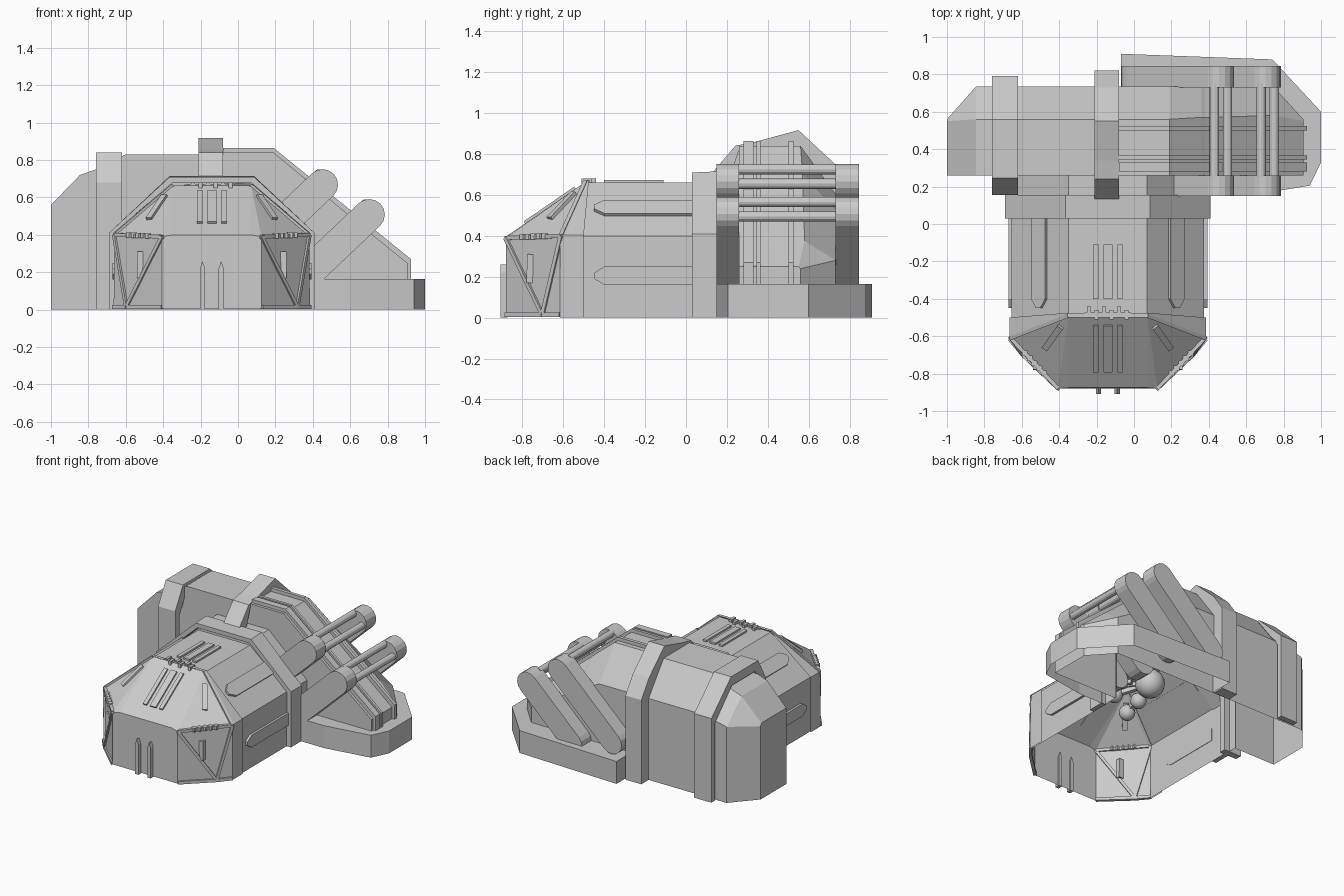
import bpy, bmesh, math
from mathutils import Vector as V

if "Cube" in bpy.data.objects:
    bpy.data.objects.remove(bpy.data.objects["Cube"])

C = -0.14                      # centre line of the front pod
X, Y, Z = V((1, 0, 0)), V((0, 1, 0)), V((0, 0, 1))


def finish(name, bm):
    bmesh.ops.recalc_face_normals(bm, faces=bm.faces)
    me = bpy.data.meshes.new(name)
    bm.to_mesh(me)
    bm.free()
    ob = bpy.data.objects.new(name, me)
    bpy.context.collection.objects.link(ob)
    return ob


def plate(name, pts, o, u, v, depth, open_z=False):
    """Extrude a 2D outline lying in plane (o, u, v) along u x v."""
    bm = bmesh.new()
    o, u, v = V(o), V(u).normalized(), V(v).normalized()
    n = u.cross(v) * depth
    a = [bm.verts.new(o + u * p[0] + v * p[1]) for p in pts]
    b = [bm.verts.new(p.co + n) for p in a]
    if not open_z:
        bm.faces.new(a)
    bm.faces.new(b)
    for i in range(len(a)):
        j = (i + 1) % len(a)
        bm.faces.new((a[i], a[j], b[j], b[i]))
    return finish(name, bm)


def loft(name, sections, start=False, end=False):
    """Skin open sections in order, leaving the underside open."""
    bm = bmesh.new()
    rows = [[bm.verts.new(p) for p in s] for s in sections]
    for r, s in zip(rows, rows[1:]):
        for i in range(len(r) - 1):
            bm.faces.new((r[i], r[i + 1], s[i + 1], s[i]))
    if start:
        bm.faces.new(rows[0])
    if end:
        bm.faces.new(rows[-1])
    return finish(name, bm)


def bar(name, p, q, w=0.022, t=0.022):
    d = V(q) - V(p)
    side = d.cross(Z) if abs(d.normalized().z) < 0.99 else X
    side = side.normalized()
    up = side.cross(d).normalized()
    return plate(name, rect(-w/2, -t/2, w/2, t/2), p, side, up,
                 math.copysign(d.length, side.cross(up).dot(d)))


def ball(name, loc, r):
    bm = bmesh.new()
    bmesh.ops.create_uvsphere(bm, u_segments=16, v_segments=10, radius=r)
    bmesh.ops.translate(bm, verts=bm.verts, vec=loc)
    for f in bm.faces:
        f.smooth = True
    return finish(name, bm)


def rod(name, p, length, r):
    ring = [(r * math.cos(math.tau*k/12), r * math.sin(math.tau*k/12)) for k in range(12)]
    return plate(name, ring, p, Z, X, length)


def rect(a0, b0, a1, b1):
    return [(a0, b0), (a1, b0), (a1, b1), (a0, b1)]


def arch(y, w, zs, t, zt, y_low=None):
    yl = y if y_low is None else y_low
    return [(C-w, yl, 0), (C-w, yl, zs), (C-t, y, zt), (C+t, y, zt), (C+w, yl, zs), (C+w, yl, 0)]


# Pod: hollow tunnel body, front rim and rear collar
loft("pod_body", [arch(-0.49, .515, .4, .21, .66, -0.61), arch(0.04, .515, .4, .21, .66)])
loft("pod_rim", [arch(-0.50, .525, .405, .215, .672, -0.615), arch(-0.475, .525, .405, .215, .672, -0.5)])
collar = loft("pod_collar", [arch(0.03, .55, .41, .225, .71), arch(0.155, .55, .41, .225, .715)])
sol = collar.modifiers.new("thick", 'SOLIDIFY')
sol.thickness = 0.035
loft("pod_neck", [arch(0.14, .52, .4, .21, .69), arch(0.27, .52, .4, .21, .69)])

# Nose: faceted door, both halves from one set of corner points
F0, F1, G, D0 = (.265, -.88, .005), (.265, -.88, .39), (.21, -.875, .4), (.455, -.70, .015)
S0, S1, T = (.525, -.615, .005), (.52, -.61, .4), (.21, -.49, .665)


def side(p, s):
    return V((C + s * p[0], p[1], p[2]))


bm = bmesh.new()
faces = [[side(p, s) for p, s in f] for f in (
    ((F0, -1), (F0, 1), (F1, 1), (G, 1), (G, -1), (F1, -1)),
    ((G, -1), (G, 1), (T, 1), (T, -1)))]
for s in (-1, 1):
    faces += [[side(p, s) for p in tri] for tri in
              ((F0, D0, F1), (D0, S1, F1), (D0, S0, S1), (F1, S1, T), (G, F1, T))]
for f in faces:
    bm.faces.new([bm.verts.new(p) for p in f])
bmesh.ops.remove_doubles(bm, verts=bm.verts, dist=1e-4)
finish("pod_nose", bm)

for s in (-1, 1):
    # Frame bars on the nose edges
    for a, b in ((F1, D0), (D0, S1), (S1, T), (F1, S1)):
        bar("nose_frame", side(a, s), side(b, s), .02, .02)
    for a, b in ((F0, D0), (D0, S0)):
        bar("nose_sill", side((*a[:2], .014), s), side((*b[:2], .014), s))
    # Vent slits and hinge beads on the diagonal faces
    bar("nose_slit", side((.38, -.765, .17), s), side((.385, -.762, .31), s), .04, .03)
    top, mid = side(T, s), side(F1, s).lerp(side(S1, s), .5)
    bar("nose_upper_slit", top.lerp(mid, .22), top.lerp(mid, .68), .035, .03)
    for k in range(5):
        m = side(F1, s).lerp(side(S1, s), .3 + .1 * k)
        bar("nose_hinge", m + Z*-.012, m + Z*.016, .03, .03)
    # Pointed panels on the roof slopes and side walls
    down = V((s * .305, 0, -.26)).normalized()
    out = V((s * .26, 0, .305)).normalized()
    tip = lambda w: [(.03, -w), (-.40, -w), (-.45, -w*.3), (-.45, w*.3), (-.40, w), (.03, w)]
    o = V((C + s * .362, 0, .53)) - out * .005
    plate("slope_panel", tip(.05), o, Y, down, math.copysign(.022, Y.cross(down).dot(out)))
    plate("side_panel", tip(.045), (C + s * .512, 0, .205), Y, Z, s * .02)
    # Pointed ribs on the nose front
    plate("door_rib", [(-.014, 0), (.014, 0), (.014, .22), (0, .26), (-.014, .22)],
          (C + s * .05, -.872, 0), X, Z, .036)

# Roof and nose slats, top hinges
slope = V((0, .385, .265)).normalized()
for k in (-1, 0, 1):
    w = .024 if k == 0 else .014
    plate("roof_slat", rect(-w, -.40, w, -.11), (C + k*.065, 0, .655), X, Y, .018)
    plate("nose_slat", rect(-w, .11, w, .41), (C + k*.065, -.875, .395), X, slope, .016)
for k in range(6):
    x = C - .1 + k * .04
    plate("top_hinge", rect(-.01, -.025, .01, .025), (x, -.465 - .02*(k % 2), .65), X, Y, .03)
bar("top_hinge_pin", (C - .125, -.48, .665), (C + .125, -.48, .665), .016, .016)


# Rear block: cross-sections along x, open below and open towards the pod (zf = front sill)
def sec(x, ztop, yr, yb, zb, zf=0, z0=0):
    return [(x, .26, zf), (x, .26, ztop), (x, yr, ztop), (x, yb, zb), (x, yb, z0)]


loft("rear_block", [sec(-1, .56, .55, .56, .54), sec(-.845, .72, .56, .735, .56),
                    sec(-.76, .75, .56, .735, .58), sec(-.665, .80, .56, .735, .6),
                    sec(-.66, .80, .56, .735, .6, .39), sec(-.60, .83, .56, .735, .6, .44),
                    sec(-.36, .83, .56, .735, .6, .66), sec(-.07, .83, .56, .735, .6, .68)],
     start=True)
loft("sloped_block", [sec(-.08, .84, .56, .735, .6, .68), sec(.08, .84, .56, .735, .6, .67),
                      sec(.19, .84, .56, .735, .6, .58), sec(.36, .70, .57, .735, .52, .41),
                      sec(.38, .682, .57, .735, .5, .1), sec(.75, .375, .58, .73, .28, .1),
                      sec(.905, .25, .55, .56, .24, .1)], end=True)


# Hoop bands around the rear block
def hoop(name, outline, x0, width):
    inner = [(.5 + (y - .5) * .86, z * .92) for y, z in reversed(outline)]
    plate(name, outline + inner, (x0, 0, 0), Y, Z, width)


hoop("left_band", [(.155, 0), (.155, .68), (.245, .84), (.56, .84), (.79, .62), (.79, 0)], -.76, .14)
plate("middle_band", [(.13, .64), (.13, .71), (.24, .84), (.34, .86), (.55, .917), (.73, .75), (.82, .62),
                      (.82, 0), (.735, 0), (.735, .6), (.56, .82), (.26, .82), (.2, .64)],
      (-.21, 0, 0), Y, Z, .13)

# Raised rails running down the slope
rail = [(-.08, .865), (.19, .865), (.925, .27), (.925, .15), (.88, .15), (.88, .22), (.18, .79), (-.08, .79)]
for y, w in ((.28, .05), (.345, .02), (.5, .025)):
    plate("slope_rail", rail, (0, y + w, 0), X, Z, w)

# Hollow base skirt wrapping the foot of the slope
plate("base_skirt", [(.38, .15), (.6, .15), (.94, .205), (1, .33), (1, .6), (.74, .88), (-.07, .91),
                     (-.07, .735), (.75, .73), (.905, .56), (.905, .26), (.38, .26)],
      (0, 0, 0), X, Y, .165, open_z=True)

# Slanted capsule fins in pairs, joined by rods
ang = math.radians(43.5)
for cx, cz, front, back in ((.452, .668, .44, .60), (.702, .508, .48, .50)):
    def capsule(length):
        lower = (cx - length*math.cos(ang), cz - length*math.sin(ang))
        return [(ox + .083*math.cos(base + math.pi*k/8), oz + .083*math.sin(base + math.pi*k/8))
                for base, (ox, oz) in ((ang - math.pi/2, (cx, cz)), (ang + math.pi/2, lower))
                for k in range(9)]
    plate("front_fin", capsule(front), (0, .26, 0), X, Z, .11)
    plate("back_fin", capsule(back), (0, .845, 0), X, Z, .115)
    for t in (-1, 1):
        rod("fin_rod", (cx + .013 + t*.035, .25, cz + .022 - t*.035), .5, .025)

# Small machinery hanging inside the pod
ball("inner_hub", (-.14, 0, .42), .1)
for p in ((-.14, -.12, .34), (0, -.2, .37), (-.15, -.25, .31)):
    ball("inner_joint", p, .055)
    bar("inner_arm", (-.14, 0, .42), p, .03, .03)
for k in range(3):
    bar("inner_barrel", (-.08 + .05*k, -.06, .42), (.05 + .05*k, -.26, .42), .028, .028)
